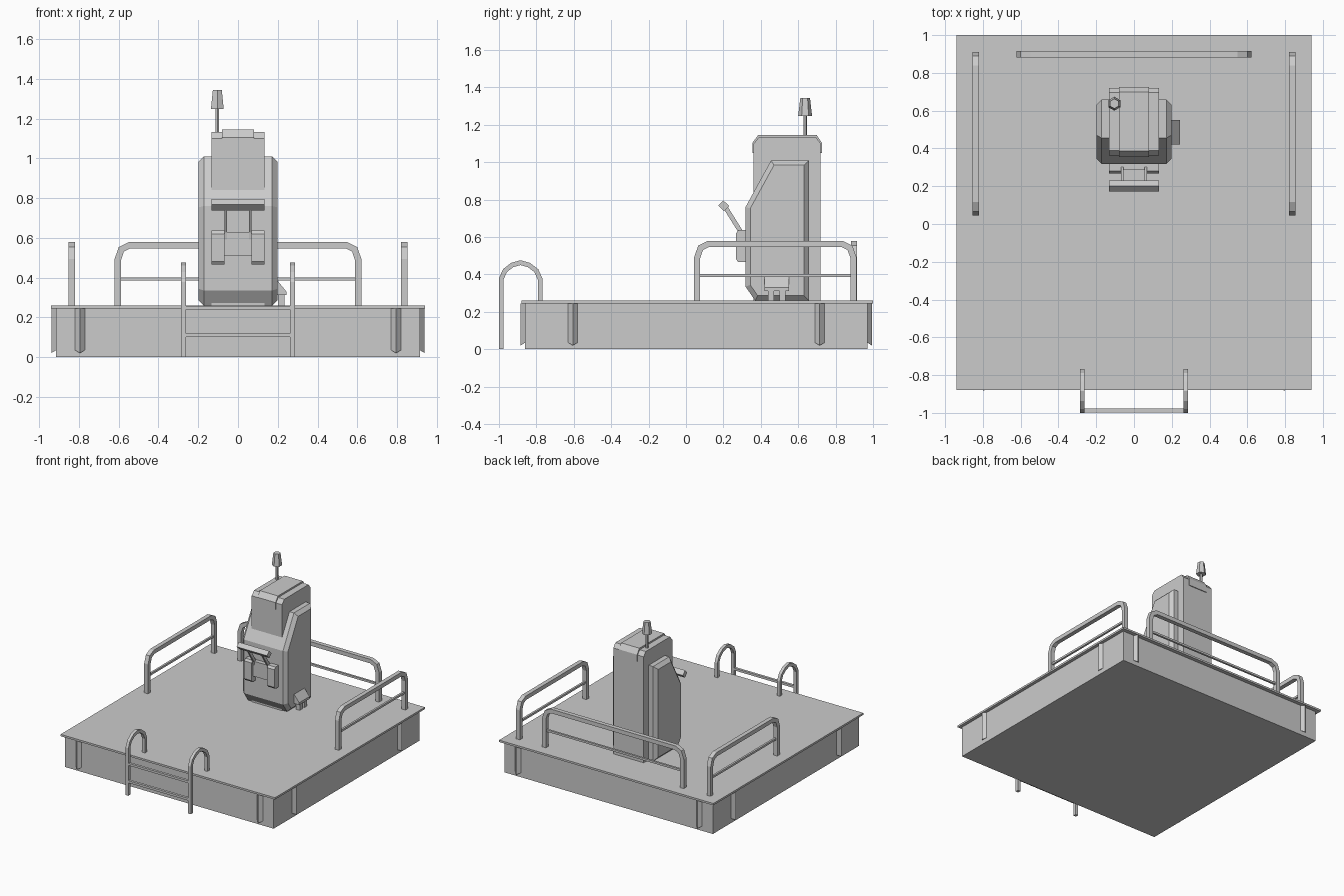
import bpy, bmesh
from math import radians
from mathutils import Vector, Matrix

if "Cube" in bpy.data.objects:
    bpy.data.objects.remove(bpy.data.objects["Cube"])

grey = bpy.data.materials.new("plain grey")
grey.use_nodes = True
grey.diffuse_color = (0.6, 0.6, 0.6, 1)
grey.node_tree.nodes["Principled BSDF"].inputs["Base Color"].default_value = (0.6, 0.6, 0.6, 1)


def finish(name, bm):
    bmesh.ops.recalc_face_normals(bm, faces=bm.faces)
    mesh = bpy.data.meshes.new(name)
    bm.to_mesh(mesh)
    bm.free()
    mesh.materials.append(grey)
    obj = bpy.data.objects.new(name, mesh)
    bpy.context.collection.objects.link(obj)
    return obj


def prism(name, outline, axis, lo, hi, bevel=0):
    """Extrude a flat outline along an axis; bevel chamfers the rims of both caps."""
    def place(p, d):
        return {"x": (d, p[0], p[1]), "y": (p[0], d, p[1]), "z": (p[0], p[1], d)}[axis]
    bm = bmesh.new()
    a = [bm.verts.new(place(p, lo)) for p in outline]
    b = [bm.verts.new(place(p, hi)) for p in outline]
    caps = [bm.faces.new(a), bm.faces.new(b)]
    n = len(outline)
    for i in range(n):
        j = (i + 1) % n
        bm.faces.new((a[i], a[j], b[j], b[i]))
    if bevel:
        bmesh.ops.recalc_face_normals(bm, faces=bm.faces)
        rim = [e for f in caps for e in f.edges]
        bmesh.ops.bevel(bm, geom=rim, offset=bevel, segments=1, affect="EDGES")
    return finish(name, bm)


def box(name, x, y, z):
    return prism(name, [(x[0], y[0]), (x[1], y[0]), (x[1], y[1]), (x[0], y[1])], "z", *z)


def bar(name, path, width, axis, centre, depth):
    """Sweep a rectangular section along a flat path with mitred corners."""
    pts = [Vector(p) for p in path]
    left, right = [], []
    for i, p in enumerate(pts):
        before = (p - pts[i - 1]).normalized() if i else (pts[1] - p).normalized()
        after = (pts[i + 1] - p).normalized() if i < len(pts) - 1 else before
        t = (before + after).normalized()
        off = Vector((-t.y, t.x)) * (width / 2) / max(t.dot(before), 0.3)
        left.append(p + off)
        right.append(p - off)
    return prism(name, left + right[::-1], axis, centre - depth / 2, centre + depth / 2)


# Platform
box("platform_base", (-0.915, 0.915), (-0.86, 0.97), (0, 0.245))
box("deck_plate", (-0.94, 0.94), (-0.88, 1.0), (0.245, 0.26))


# Pointed ribs under the deck overhang
def rib(name, pos, angle):
    bm = bmesh.new()
    section = [(-0.025, 0), (0, -0.024), (0.025, 0)]
    low = [bm.verts.new((x, y, 0.02 if y else 0.035)) for x, y in section]
    top = [bm.verts.new((x, y, 0.245)) for x, y in section]
    bm.faces.new(low)
    bm.faces.new(top)
    for i in range(3):
        j = (i + 1) % 3
        bm.faces.new((low[i], low[j], top[j], top[i]))
    bm.transform(Matrix.Translation((*pos, 0)) @ Matrix.Rotation(radians(angle), 4, "Z"))
    finish(name, bm)


for s, end in ((-1, "a"), (1, "b")):
    rib("front_rib_" + end, (s * 0.795, -0.86), 0)
    rib("back_rib_" + end, (s * 0.795, 0.97), 180)
    rib("right_rib_" + end, (-0.915, 0.055 + s * 0.66), -90)
    rib("left_rib_" + end, (0.915, 0.055 + s * 0.66), 90)


# Guard rails
def guard(name, lo, hi, axis, centre):
    lo, hi = lo + 0.015, hi - 0.015
    path = [(lo, 0.26), (lo, 0.49), (lo + 0.018, 0.542), (lo + 0.06, 0.563)]
    path += [(lo + hi - u, z) for u, z in reversed(path)]
    bar(name, path, 0.032, axis, centre, 0.034)
    bar(name + "_middle", [(lo, 0.393), (hi, 0.393)], 0.016, axis, centre, 0.016)


guard("back_guard_rail", -0.62, 0.62, "y", 0.898)
guard("right_guard_rail", 0.045, 0.91, "x", -0.837)
guard("left_guard_rail", 0.045, 0.91, "x", 0.837)

# Ladder: arched handrails and rungs
arch = [(-0.988, 0), (-0.988, 0.375), (-0.968, 0.42), (-0.93, 0.45), (-0.885, 0.463),
        (-0.84, 0.45), (-0.8, 0.42), (-0.78, 0.375), (-0.78, 0.26)]
for s, side in ((-1, "right"), (1, "left")):
    bar(side + "_ladder_handrail", arch, 0.025, "x", s * 0.274, 0.024)
for z in (0.11, 0.248):
    box("ladder_rung", (-0.27, 0.27), (-0.998, -0.978), (z - 0.009, z + 0.009))

# Machine column with a strap over its top
column = [(0.362, 0.26), (0.362, 1.1), (0.39, 1.133), (0.695, 1.133), (0.72, 1.1), (0.72, 0.26)]
prism("column", column, "x", -0.133, 0.133)
strap = [(0.356, 1.05), (0.356, 1.105), (0.387, 1.146), (0.698, 1.146), (0.726, 1.105), (0.726, 1.05)]
prism("column_strap", strap, "x", -0.08, 0.08)

# Outer housing with chamfered sides
housing = [(0.37, 0.26), (0.318, 0.335), (0.318, 0.76), (0.455, 1.01), (0.658, 1.01), (0.658, 0.26)]
prism("housing", housing, "x", -0.198, 0.198, bevel=0.026)

# Control panel
pad = [(0.33, 0.465), (0.28, 0.465), (0.268, 0.48), (0.268, 0.62), (0.28, 0.637), (0.33, 0.637)]
for s, side in ((-1, "right"), (1, "left")):
    lo, hi = sorted((s * 0.068, s * 0.133))
    prism(side + "_panel_pad", pad, "x", lo, hi)
    bar(side + "_handle_arm", [(0.21, 0.76), (0.29, 0.632), (0.3, 0.575)], 0.024, "x", s * 0.062, 0.014)
box("panel_centre", (-0.08, 0.08), (0.285, 0.33), (0.51, 0.63))
diamond = [(0.173, 0.768), (0.2, 0.795), (0.231, 0.766), (0.204, 0.738)]
prism("handle_bar", diamond, "x", -0.133, 0.133)

# Side connector hood with two pipes
hood = [(0.19, 0.395), (0.243, 0.33), (0.243, 0.312), (0.19, 0.312)]
prism("connector_hood", hood, "y", 0.42, 0.55)
for y in (0.455, 0.515):
    box("connector_pipe", (0.2, 0.235), (y - 0.016, y + 0.016), (0.26, 0.32))


# Warning beacon
def cone(name, r1, r2, lo, hi):
    bm = bmesh.new()
    bmesh.ops.create_cone(bm, cap_ends=True, segments=6, radius1=r1, radius2=r2, depth=hi - lo)
    bm.transform(Matrix.Translation((-0.104, 0.637, (lo + hi) / 2)))
    finish(name, bm)


cone("beacon_pole", 0.01, 0.01, 1.12, 1.26)
cone("beacon_lamp", 0.037, 0.026, 1.248, 1.343)
